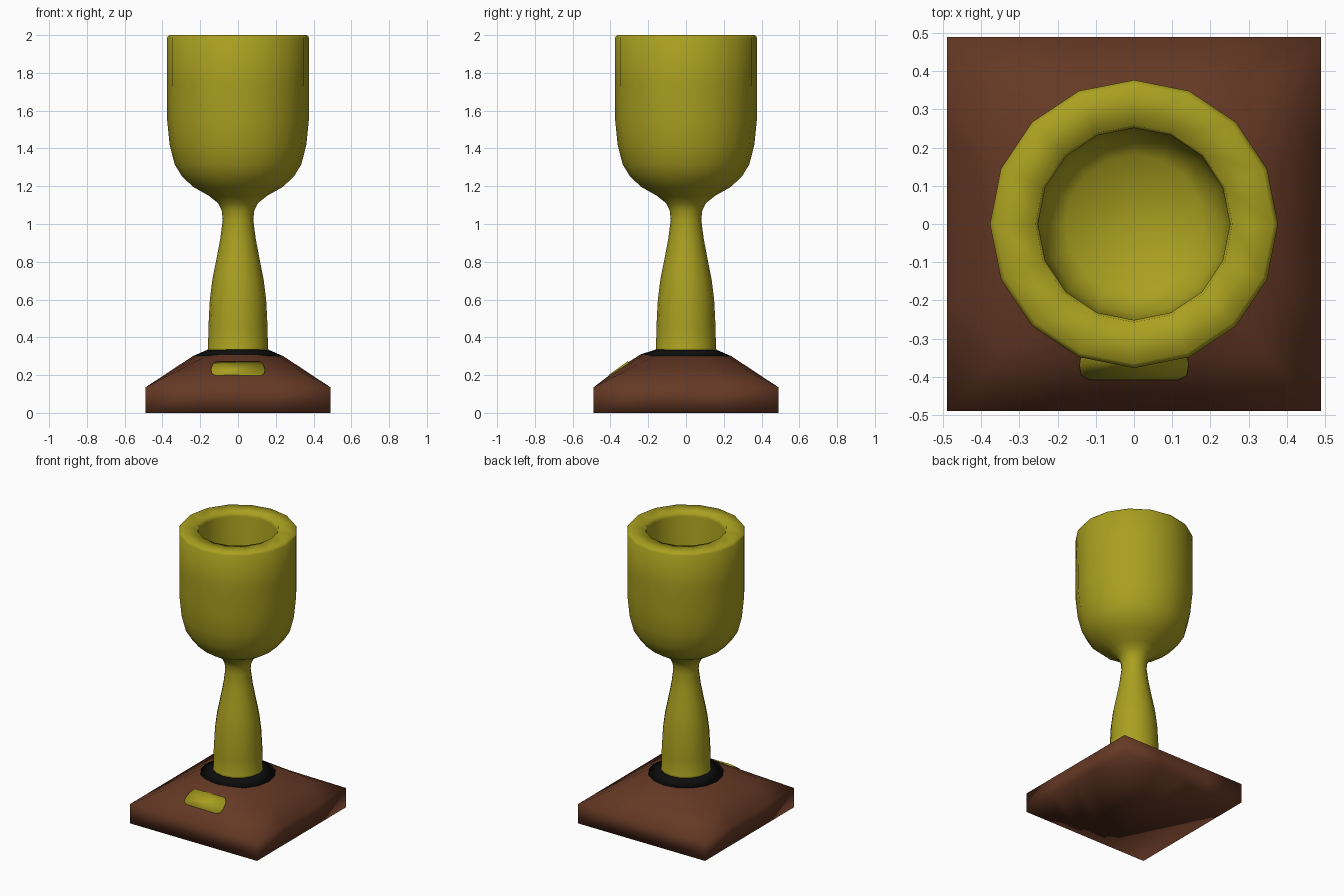
import bpy, bmesh
from math import sin, cos, pi

if "Cube" in bpy.data.objects:
    bpy.data.objects.remove(bpy.data.objects["Cube"])

N = 16


def material(name, color):
    m = bpy.data.materials.new(name)
    m.diffuse_color = (*color, 1)
    m.use_nodes = True
    m.node_tree.nodes["Principled BSDF"].inputs["Base Color"].default_value = m.diffuse_color
    return m


gold = material("gold", (0.40, 0.35, 0.014))
wood = material("wood", (0.13, 0.04, 0.018))
black = material("black", (0.004, 0.004, 0.004))


def loft(name, rings, mat):
    """Skin a stack of equal-length point rings and cap both ends."""
    bm = bmesh.new()
    loops = [[bm.verts.new(p) for p in ring] for ring in rings]
    for a, b in zip(loops, loops[1:]):
        n = len(a)
        for i in range(n):
            j = (i + 1) % n
            bm.faces.new((a[i], a[j], b[j], b[i]))
    bm.faces.new(loops[0][::-1])
    bm.faces.new(loops[-1])
    bmesh.ops.recalc_face_normals(bm, faces=bm.faces[:])
    for f in bm.faces:
        f.smooth = True
    me = bpy.data.meshes.new(name)
    bm.to_mesh(me)
    bm.free()
    me.materials.append(mat)
    ob = bpy.data.objects.new(name, me)
    bpy.context.collection.objects.link(ob)
    return ob


def angles():
    return [2 * pi * i / N for i in range(N)]


def circle(r, z, front_lift=0.0):
    return [(r * cos(a), r * sin(a), z + (front_lift if sin(a) < -0.9 else 0))
            for a in angles()]


def square(h, z):
    pts = []
    for a in angles():
        k = h / max(abs(cos(a)), abs(sin(a)))
        pts.append((k * cos(a), k * sin(a), z))
    return pts


# Cup and stem: one turned profile, up the outside and down into the bowl
profile = [(0.165, 0.325), (0.158, 0.345), (0.157, 0.45), (0.149, 0.60),
           (0.135, 0.71), (0.115, 0.81), (0.094, 0.92), (0.081, 1.02),
           (0.086, 1.07), (0.105, 1.11), (0.155, 1.15), (0.235, 1.195),
           (0.295, 1.25), (0.335, 1.315), (0.362, 1.42), (0.375, 1.55),
           (0.377, 1.75), (0.377, 1.985), (0.365, 2.0), (0.257, 2.0),
           (0.251, 1.97), (0.250, 1.50), (0.235, 1.40), (0.18, 1.33)]
loft("cup_and_stem", [circle(r, z) for r, z in profile], gold)

# Wooden base: square block blending to a round shoulder, fuller at the front
shoulder = circle(0.24, 0.30, 0.01)
edge = square(0.49, 0.135)
middle = [tuple((p + q) / 2 for p, q in zip(a, b)) for a, b in zip(edge, shoulder)]
middle = [(x, y, z + (0.008 if y < -0.3 and abs(x) < 0.2 else 0)) for x, y, z in middle]
loft("base", [square(0.49, 0), edge, middle, shoulder], wood)

# Black collar under the stem
loft("collar", [circle(0.24, 0.30, 0.01), circle(0.16, 0.335)], black)

# Name plate lying on the front slope (x, z outline, projected onto the slope)
half = [(0.115, 0.197), (0.138, 0.205), (0.143, 0.225), (0.135, 0.25), (0.115, 0.268)]
outline = half + [(-x, z) for x, z in reversed(half)]


def on_slope(x, z, lift):
    return (x, -0.49 + (z - 0.135) * 1.40 - lift, z + lift)


loft("plate", [[on_slope(x, z, d) for x, z in outline] for d in (-0.01, 0.005)], gold)
